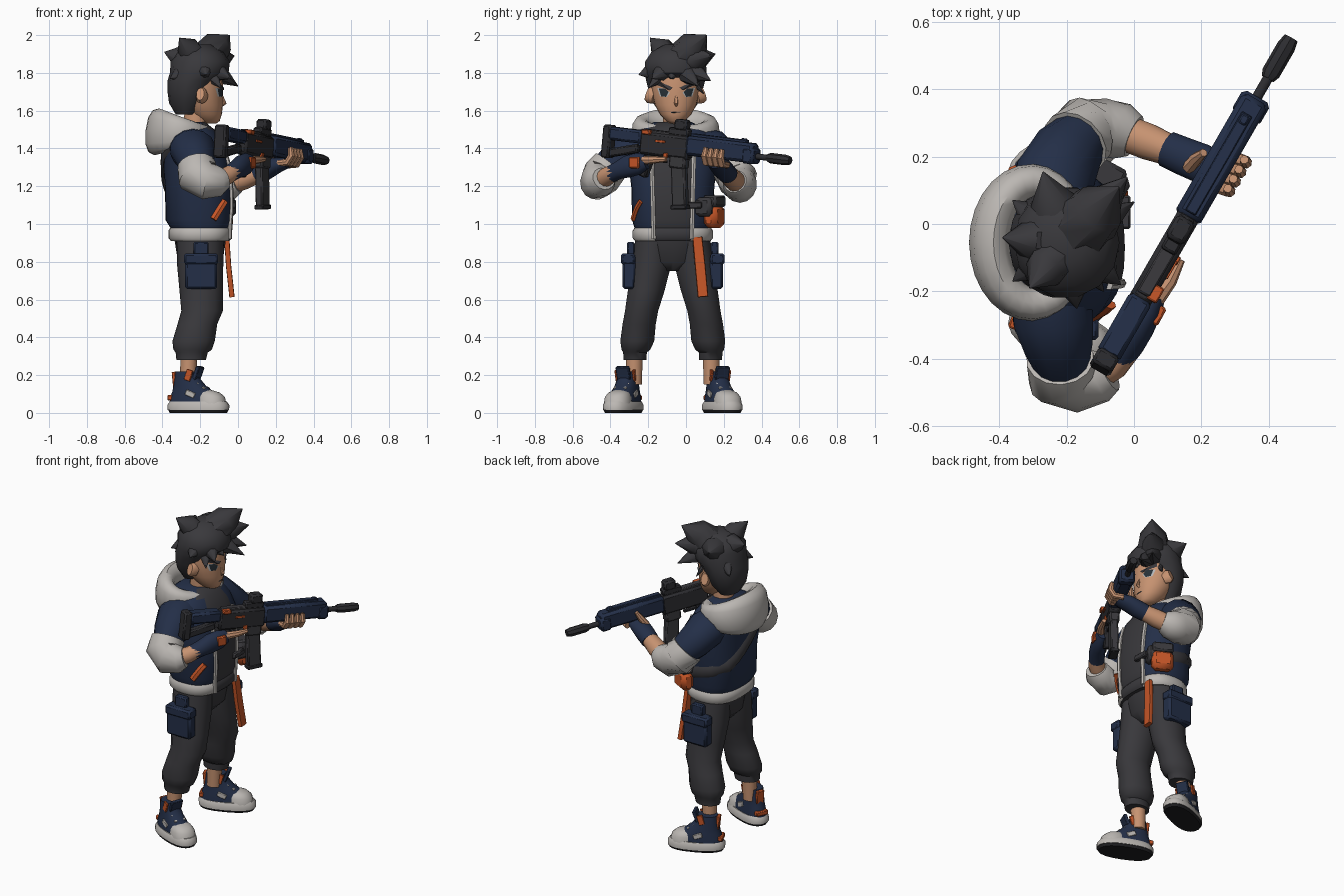
import bpy, bmesh, math
from mathutils import Matrix, Vector
from mathutils.bvhtree import BVHTree

if "Cube" in bpy.data.objects:
    bpy.data.objects.remove(bpy.data.objects["Cube"])

COLOURS = {
    "navy": (.017, .028, .064), "charcoal": (.041, .04, .045), "gun_black": (.025, .025, .029),
    "sole_black": (.013, .013, .015), "light_grey": (.5, .475, .45), "skin": (.57, .29, .165),
    "orange": (.55, .09, .02), "eye_white": (.45, .47, .48), "eye_dark": (.02, .03, .038),
}
MATS = {}
for key, rgb in COLOURS.items():
    m = bpy.data.materials.new(key)
    m.use_nodes = True
    m.diffuse_color = (*rgb, 1)
    shader = m.node_tree.nodes["Principled BSDF"]
    shader.inputs["Base Color"].default_value = (*rgb, 1)
    shader.inputs["Roughness"].default_value = .8
    MATS[key] = m

PARTS = []
IDENT = Matrix.Identity(4)
MID = -.07          # centre line of the figure, which looks towards +x
UP = (0, 0, 1)


def finish(name, bm, mats, matrix=IDENT, rule=None):
    """Turn a bmesh into an object; rule picks a material index per face."""
    bmesh.ops.recalc_face_normals(bm, faces=bm.faces)
    if rule:
        for f in bm.faces:
            f.material_index = int(rule(f.calc_center_median()))
    bm.transform(matrix)
    mesh = bpy.data.meshes.new(name)
    bm.to_mesh(mesh)
    bm.free()
    for key in mats.split():
        mesh.materials.append(MATS[key])
    ob = bpy.data.objects.new(name, mesh)
    bpy.context.collection.objects.link(ob)
    PARTS.append(ob)
    return ob


def tube(name, pts, mats, n=14, ref=(1, 0, 0), axis=None, power=2, matrix=IDENT, rule=None):
    """Skin elliptical rings (x, y, z, radius along ref, other radius) along a path."""
    bm = bmesh.new()
    rings = []
    count = len(pts)
    for i, (*c, ru, rv) in enumerate([p if len(p) == 5 else (*p, p[3]) for p in pts]):
        before, after = pts[max(i - 1, 0)], pts[min(i + 1, count - 1)]
        t = Vector(axis) if axis else (Vector(after[:3]) - Vector(before[:3])).normalized()
        u = Vector(ref) - t * t.dot(Vector(ref))
        u.normalize()
        v = t.cross(u)
        ring = []
        for k in range(n):
            a = math.tau * k / n
            ca, sa = [math.copysign(abs(q) ** (2 / power), q) for q in (math.cos(a), math.sin(a))]
            ring.append(bm.verts.new(Vector(c) + u * ca * ru + v * sa * rv))
        rings.append(ring)
    for a, b in zip(rings, rings[1:]):
        for k in range(n):
            bm.faces.new((a[k], a[(k + 1) % n], b[(k + 1) % n], b[k]))
    bm.faces.new(rings[0][::-1])
    bm.faces.new(rings[-1])
    return finish(name, bm, mats, matrix, rule)


def box(name, centre, size, mats, tilt=0, turn=0, matrix=IDENT, bevel=.18):
    """Bevelled block; tilt is about y, turn is about z."""
    bm = bmesh.new()
    bmesh.ops.create_cube(bm, size=1)
    bmesh.ops.scale(bm, vec=size, verts=bm.verts)
    bmesh.ops.bevel(bm, geom=bm.edges[:], offset=min(size) * bevel, segments=1,
                    affect='EDGES', profile=.5)
    place = Matrix.Translation(centre) @ Matrix.Rotation(turn, 4, 'Z') @ Matrix.Rotation(tilt, 4, 'Y')
    return finish(name, bm, mats, matrix @ place)


def caster(ob):
    """Return a function that drops a point on ob along one axis."""
    me = ob.data
    tree = BVHTree.FromPolygons([v.co for v in me.vertices], [p.vertices[:] for p in me.polygons])

    def cast(a, b, axis=0, sign=1, lift=.005):
        start = Vector((sign, a, b)) if axis == 0 else Vector((a, sign, b))
        way = Vector((sign, 0, 0)) if axis == 0 else Vector((0, sign, 0))
        hit = tree.ray_cast(start, -way)[0]
        return (hit if hit else start - way) + way * lift
    return cast


def decal(name, pts, mats, cast, lift=.004):
    """Flat painted patch laid on the front of a surface."""
    bm = bmesh.new()
    mid = [sum(q) / len(pts) for q in zip(*pts)]
    hub = bm.verts.new(cast(*mid, lift=lift))
    rim = [bm.verts.new(cast(*p, lift=lift)) for p in pts]
    for a, b in zip(rim, rim[1:] + rim[:1]):
        bm.faces.new((hub, a, b))
    return finish(name, bm, mats)


# jacket with an open front showing the shirt, and a pale hem
def jacket_rule(c):
    if c.x > -.2 and abs(c.y - MID) < .1:
        return 1
    return 2 if c.z < .975 else 0


jacket = tube("jacket", [
    (-.2, MID, .91, .155, .2), (-.2, MID, .925, .168, .212), (-.2, MID, .965, .168, .212),
    (-.2, MID, .98, .158, .203), (-.205, MID, 1.02, .178, .215), (-.207, MID, 1.2, .18, .22),
    (-.225, MID, 1.36, .175, .24), (-.245, MID, 1.45, .155, .225), (-.255, MID, 1.5, .13, .18),
    (-.255, MID, 1.54, .08, .1)], "navy charcoal light_grey", n=32, axis=UP, power=2.5,
    rule=jacket_rule)
on_jacket = caster(jacket)
for s, side in ((-1, "right"), (1, "left")):
    trim = [(*on_jacket(MID + s * (.101 + i * .002), .92 + i * .08), .012, .013) for i in range(7)]
    tube(side + "_zip_trim", trim, "light_grey", n=6)

# strap over the back to the left hip, and pocket slash
strap = [on_jacket(-.27 + .05 * i, 1.44 - .04 * i, sign=-1) for i in range(8)]
strap += [on_jacket(-.28 + .06 * i, 1.13 - .015 * i, axis=1) for i in range(4)]
tube("back_strap", [(*p, .034, .011) for p in strap], "charcoal", n=6, ref=UP)
slash = [(*on_jacket(-.13 + .02 * i, 1.025 + .032 * i, axis=1, sign=-1), .014, .02) for i in range(4)]
tube("pocket_slash", slash, "orange", n=6, ref=(0, 1, 0))

# hood lying round the neck
hood = []
for i in range(29):
    a = math.tau * i / 28
    back = (1 - math.cos(a)) / 2
    hood.append((-.3 + .13 * math.cos(a), -.055 + .182 * math.sin(a), 1.48 + .008 * back,
                 .04 + .085 * back, .042 + .018 * back))
tube("hood", hood, "light_grey", n=12, ref=(.1, 0, 1), power=2.4)

# head
tube("neck", [(-.23, -.06, 1.46, .065), (-.22, -.06, 1.6, .062)], "skin")
head = tube("head", [
    (-.145, -.055, 1.532, .03, .025), (-.155, -.055, 1.545, .058, .05),
    (-.17, -.055, 1.58, .084, .083), (-.187, -.055, 1.63, .107, .11),
    (-.2, -.055, 1.69, .12, .126), (-.203, -.055, 1.77, .122, .13),
    (-.205, -.055, 1.86, .1, .11)], "skin", n=24, axis=UP)
on_head = caster(head)
tube("nose", [(-.088, -.052, 1.69, .004), (-.078, -.052, 1.655, .009), (-.071, -.052, 1.64, .011),
              (-.086, -.052, 1.625, .006)], "skin", n=8)
decal("mouth", [(-.08, 1.588), (-.03, 1.59), (-.03, 1.594), (-.08, 1.592)], "eye_dark", on_head)
for s, side in ((-1, "right"), (1, "left")):
    def face(*pts):
        return [(-.052 + s * a, b) for a, b in pts]
    decal(side + "_eye", face((.033, 1.695), (.05, 1.672), (.085, 1.675), (.1, 1.72), (.06, 1.718)),
          "eye_white", on_head)
    decal(side + "_iris", face((.04, 1.7), (.053, 1.673), (.08, 1.676), (.092, 1.718), (.058, 1.717)),
          "eye_dark", on_head, .007)
    decal(side + "_brow", face((.018, 1.722), (.034, 1.708), (.108, 1.738), (.104, 1.762)),
          "charcoal", on_head, .009)
    tube(side + "_ear", [(-.18, -.055 + s * .11, 1.672, .035, .025),
                         (-.195, -.055 + s * .135, 1.682, .045, .03),
                         (-.2, -.055 + s * .152, 1.688, .035, .022)], "skin", n=10, ref=UP)

# spiky hair
tube("hair_cap", [
    (-.275, -.055, 1.58, .055, .08), (-.265, -.055, 1.64, .1, .122), (-.255, -.055, 1.7, .118, .145),
    (-.238, -.055, 1.76, .135, .16), (-.205, -.055, 1.8, .155, .168), (-.2, -.055, 1.86, .157, .165),
    (-.203, -.052, 1.91, .125, .135), (-.2, -.045, 1.95, .06, .07)], "charcoal", axis=UP)
CROWN = Vector((-.2, -.055, 1.82))
TIPS = [(-.045, .11, 2, .11), (-.31, -.19, 1.985, .08), (-.39, -.04, 1.91, .085),
        (-.27, .155, 1.9, .09), (-.02, .14, 1.89, .085), (0, .065, 1.73, .06),
        (-.03, .13, 1.76, .065), (-.05, .01, 1.755, .055), (-.045, -.08, 1.77, .06),
        (-.04, -.18, 1.77, .07), (-.09, -.2, 1.72, .05), (-.17, -.25, 1.79, .08),
        (-.36, -.17, 1.77, .07), (-.36, .07, 1.74, .07), (-.14, .095, 1.69, .035)]
for *tip, r in TIPS:
    tip = Vector(tip)
    root, bend = CROWN.lerp(tip, .2), CROWN.lerp(tip, .6) + Vector((0, 0, .018))
    tube("hair_spike", [(*root, r), (*bend, r * .75), (*tip, .002)], "charcoal", n=8, ref=(.2, 1, .4))

# trousers, pockets and shoes
tube("trouser_seat", [(-.2, MID, .75, .07, .06), (-.2, MID, .8, .118, .18), (-.2, MID, .94, .14, .195)],
     "charcoal", n=20, axis=UP)
for s, side in ((-1, "right"), (1, "left")):
    def y(d):
        return MID + s * d
    tube(side + "_trouser_leg", [
        (-.2, y(.1), .92, .125, .1), (-.2, y(.115), .78, .122, .108), (-.195, y(.14), .65, .115, .1),
        (-.19, y(.165), .54, .11, .09), (-.215, y(.178), .47, .105, .09), (-.235, y(.188), .38, .112, .092),
        (-.24, y(.195), .335, .102, .078), (-.245, y(.2), .32, .085, .064), (-.248, y(.2), .28, .078, .063)],
        "charcoal", axis=UP)
    box(side + "_cargo_pocket", (-.195, y(.232), .745), (.17, .07, .18), "navy")
    box(side + "_pocket_flap", (-.195, y(.237), .815), (.18, .075, .06), "navy")
    box(side + "_pocket_tab", (-.195, y(.222), .87), (.08, .04, .07), "navy")
    tube(side + "_ankle", [(-.265, y(.205), .15, .042), (-.26, y(.203), .3, .045)], "skin", axis=UP)
    foot = Matrix.Translation((-.21, y(.262), 0)) @ Matrix.Rotation(s * .4, 4, 'Z')
    tube(side + "_outsole", [(0, 0, 0, .16, .074), (0, 0, .018, .168, .082)], "sole_black",
         n=20, axis=UP, power=2.4, matrix=foot)
    tube(side + "_midsole", [(0, 0, .016, .171, .084), (0, 0, .042, .172, .084), (0, 0, .06, .158, .074)],
         "light_grey", n=20, axis=UP, power=2.4, matrix=foot)
    tube(side + "_shoe_upper", [
        (-.02, 0, .05, .142, .07), (-.022, 0, .085, .134, .067), (-.032, 0, .115, .112, .062),
        (-.05, 0, .145, .088, .056), (-.066, 0, .19, .064, .052), (-.068, 0, .22, .058, .048)],
        "navy", n=20, axis=UP, power=2.3, matrix=foot)
    tube(side + "_toe_cap", [(.072, 0, .05, .082, .072), (.068, 0, .085, .078, .067),
                             (.058, 0, .108, .06, .053), (.045, 0, .12, .03, .03)],
         "light_grey", n=18, axis=UP, power=2.2, matrix=foot)
    box(side + "_shoe_tongue", (-.005, 0, .2), (.022, .075, .095), "navy", tilt=.35, matrix=foot)
    box(side + "_heel_tab", (-.13, 0, .175), (.02, .05, .085), "orange", tilt=-.1, matrix=foot)
    box(side + "_heel_band", (-.148, 0, .08), (.03, .08, .03), "orange", matrix=foot)
    for k in (-1, 1):
        box(side + "_collar_loop", (-.035, k * .05, .2), (.035, .012, .06), "orange", tilt=.3, matrix=foot)
        box(side + "_side_patch", (-.02, k * .06, .1), (.055, .018, .03), "light_grey", tilt=.4, matrix=foot)
    for k in range(2):
        box(side + "_lace", (.042 - .035 * k, 0, .13 + .024 * k), (.016, .075, .014), "light_grey",
            tilt=.5, matrix=foot)

# hanging strap and hip pouches
tube("hanging_strap", [(-.06, .06, .93, .014, .026), (-.05, .075, .78, .014, .028),
                       (-.032, .09, .615, .014, .028)], "orange", n=8, power=6)
box("hip_pouch", (-.07, .1, 1.09), (.09, .11, .1), "charcoal", turn=-.5)
box("belt_pouch", (-.03, .035, 1.1), (.04, .1, .035), "charcoal")
box("orange_pouch", (-.09, .15, 1.04), (.13, .08, .12), "orange", turn=-.5, bevel=.3)
box("pouch_cap", (-.09, .15, 1.12), (.125, .08, .06), "charcoal", turn=-.5)

# sleeves, rolled cuffs and forearms
tube("right_sleeve", [(-.25, -.19, 1.41, .1, .115), (-.24, -.28, 1.395, .112, .122),
                      (-.225, -.36, 1.345, .1, .104), (-.215, -.41, 1.3, .09, .085)], "navy", ref=UP)
tube("right_cuff", [(-.22, -.4, 1.31, .104, .098), (-.212, -.445, 1.255, .112, .108),
                    (-.165, -.47, 1.225, .1, .09), (-.105, -.45, 1.23, .085, .082),
                    (-.075, -.435, 1.24, .06, .065)], "light_grey", ref=(.4, .3, 1))
tube("right_forearm", [(-.13, -.455, 1.225, .052), (-.06, -.415, 1.255, .048), (-.02, -.37, 1.28, .042)],
     "skin", ref=UP)
tube("right_glove", [(-.045, -.395, 1.265, .046), (-.015, -.355, 1.285, .048), (.015, -.31, 1.305, .06, .045),
                     (.045, -.25, 1.32, .058, .042), (.065, -.21, 1.33, .04, .03)], "navy", ref=UP)
box("right_knuckle_plate", (.068, -.27, 1.325), (.035, .06, .06), "orange", turn=-.5)
tube("left_sleeve", [(-.25, .05, 1.41, .1, .115), (-.235, .14, 1.39, .112, .122),
                     (-.2, .21, 1.325, .1, .108), (-.165, .25, 1.28, .09, .09)], "navy", ref=UP)
tube("left_cuff", [(-.175, .24, 1.29, .104, .106), (-.14, .275, 1.235, .11, .106),
                   (-.085, .285, 1.21, .1, .09), (-.035, .275, 1.215, .085, .085),
                   (0, .26, 1.225, .06, .065)], "light_grey", ref=(-.4, 0, 1))
tube("left_forearm", [(-.05, .28, 1.21, .055), (.04, .245, 1.24, .055), (.13, .21, 1.275, .045)],
     "skin", ref=UP)
tube("left_glove", [(.1, .222, 1.262, .05, .055), (.15, .2, 1.285, .052, .058), (.2, .18, 1.31, .045, .06),
                    (.26, .155, 1.325, .03, .05)], "navy", ref=UP)

# rifle in its own frame: x forward, y left, z up
fwd = Vector((.4995, .866, -.105)).normalized()
left = Vector(UP).cross(fwd).normalized()
RIFLE = Matrix((fwd, left, fwd.cross(left))).transposed().to_4x4()
RIFLE.translation = (-.1, -.43, 1.455)
for name, centre, size, mat, tilt in [
    ("butt_pad", (.025, 0, -.015), (.05, .07, .175), "gun_black", 0),
    ("stock_top", (.14, 0, .03), (.2, .075, .07), "navy", 0),
    ("stock_strut", (.12, 0, -.055), (.19, .045, .045), "gun_black", -.25),
    ("receiver", (.38, 0, 0), (.3, .07, .12), "gun_black", 0),
    ("receiver_top", (.38, 0, .06), (.26, .045, .03), "charcoal", 0),
    ("magazine_well", (.465, 0, -.075), (.1, .06, .08), "charcoal", 0),
    ("magazine", (.482, 0, -.2), (.085, .045, .24), "charcoal", -.14),
    ("magazine_base", (.498, 0, -.315), (.095, .052, .025), "gun_black", -.14),
    ("pistol_grip", (.27, 0, -.11), (.055, .045, .14), "gun_black", .3),
    ("trigger_guard", (.345, 0, -.085), (.09, .02, .015), "gun_black", 0),
    ("handguard", (.72, 0, .015), (.41, .085, .105), "navy", 0),
    ("handguard_front", (.9, 0, .0), (.07, .095, .085), "navy", 0),
    ("top_rail", (.7, 0, .072), (.34, .035, .018), "navy", 0),
    ("sight_base", (.455, 0, .08), (.12, .05, .04), "gun_black", 0),
    ("sight_housing", (.465, 0, .118), (.075, .06, .06), "gun_black", 0),
    ("front_sight", (.85, 0, .07), (.03, .025, .035), "navy", 0),
    ("charging_handle", (.27, -.03, .06), (.05, .035, .025), "orange", 0),
    ("receiver_mark", (.36, -.036, .02), (.06, .008, .012), "orange", 0),
    ("magazine_release", (.4, -.036, -.05), (.025, .015, .025), "orange", 0),
]:
    box(name, centre, size, mat, tilt=tilt, matrix=RIFLE)
tube("barrel", [(.92, 0, 0, .016), (1.06, 0, 0, .016)], "gun_black", n=10, ref=UP, matrix=RIFLE)
tube("muzzle", [(1.0, 0, 0, .02), (1.02, 0, 0, .028), (1.11, 0, 0, .028), (1.14, 0, 0, .022)], "gun_black",
     n=8, ref=UP, matrix=RIFLE)
for k in range(4):
    f = .655 + .033 * k
    tube("left_finger", [(f, .01, -.065, .018), (f, -.045, -.06, .02), (f, -.068, -.025, .019),
                         (f, -.06, .018, .013)], "skin", n=8, matrix=RIFLE)
tube("left_thumb", [(.66, .07, -.06, .022), (.69, .064, -.01, .019), (.71, .055, .03, .012)], "skin",
     n=8, matrix=RIFLE)
tube("right_pointing_finger", [(.27, -.042, -.09, .024), (.34, -.05, -.08, .02), (.41, -.045, -.07, .013)],
     "skin", n=8, ref=UP, matrix=RIFLE)

# smooth shading with sharp edges kept
bpy.ops.object.select_all(action='DESELECT')
for ob in PARTS:
    ob.select_set(True)
bpy.context.view_layer.objects.active = PARTS[0]
bpy.ops.object.shade_smooth_by_angle(angle=math.radians(42))
